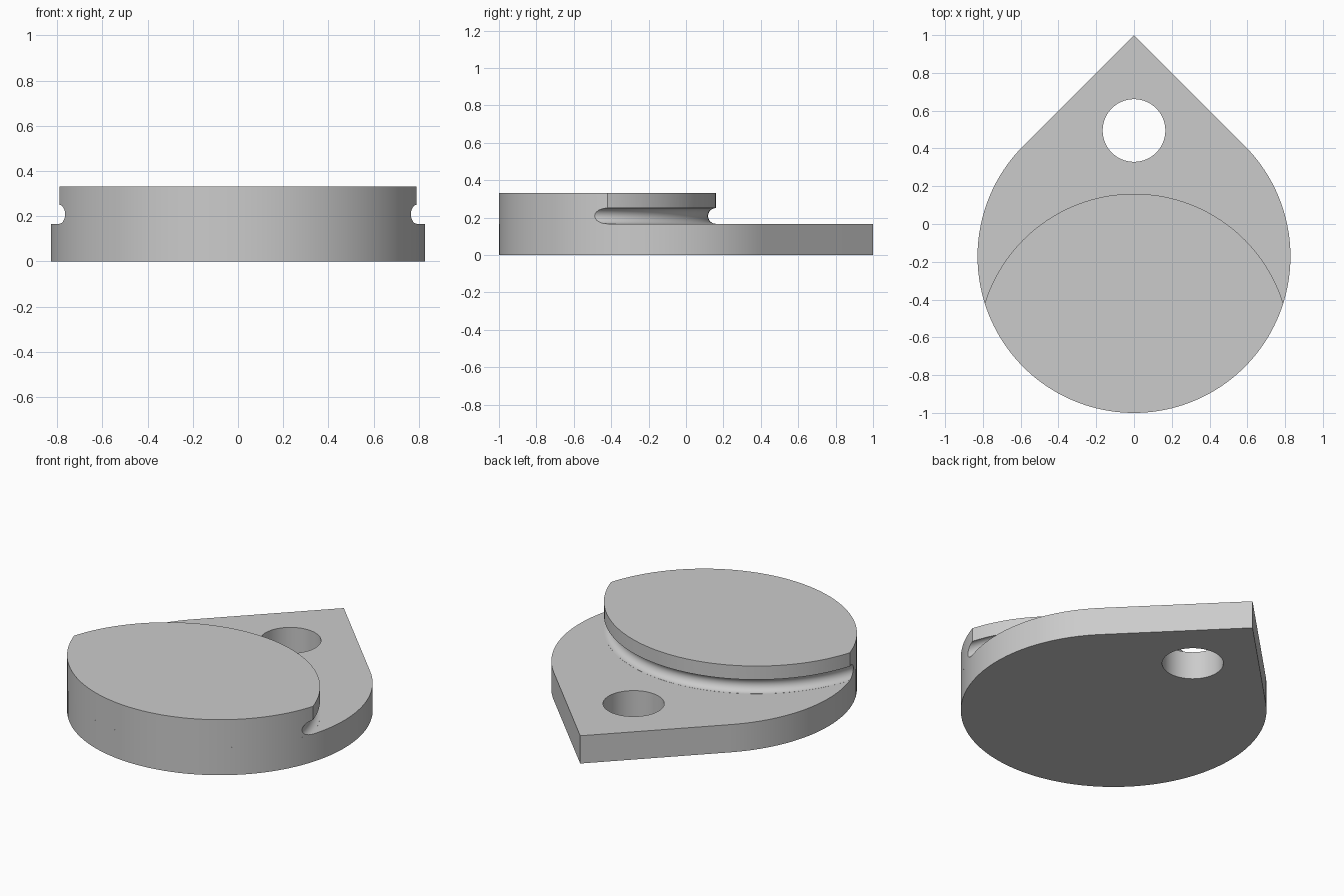
import bpy, bmesh
from math import cos, sin, pi, sqrt, radians, asin

cube = bpy.data.objects.get("Cube")
if cube:
    bpy.data.objects.remove(cube, do_unlink=True)

R = 2 / (1 + 1 + sqrt(2)) * sqrt(2)      # disc radius: a 45 degree point on a circle
R = 2 / (1 + sqrt(2))
CY = R - 1                               # disc centre
LENS_CY = 0.16 - R                       # centre of the raised part's back arc
STEP, TOP = 0.166, 0.332

grey = bpy.data.materials.new("light grey")
grey.use_nodes = True
grey.diffuse_color = (0.6, 0.6, 0.6, 1)
grey.node_tree.nodes["Principled BSDF"].inputs["Base Color"].default_value = (0.6, 0.6, 0.6, 1)


def arc(cy, start, end, n):
    return [(R * cos(start + (end - start) * i / n),
             cy + R * sin(start + (end - start) * i / n)) for i in range(n + 1)]


def slab(name, outline, z0, z1):
    """Extrude a flat outline from z0 to z1."""
    bm = bmesh.new()
    face = bm.faces.new([bm.verts.new((x, y, z0)) for x, y in outline])
    new = bmesh.ops.extrude_face_region(bm, geom=[face])["geom"]
    bmesh.ops.translate(bm, vec=(0, 0, z1 - z0),
                        verts=[v for v in new if isinstance(v, bmesh.types.BMVert)])
    bmesh.ops.recalc_face_normals(bm, faces=bm.faces)
    mesh = bpy.data.meshes.new(name)
    bm.to_mesh(mesh)
    bm.free()
    ob = bpy.data.objects.new(name, mesh)
    bpy.context.collection.objects.link(ob)
    mesh.materials.append(grey)
    return ob


def select(ob):
    bpy.ops.object.select_all(action='DESELECT')
    ob.select_set(True)
    bpy.context.view_layer.objects.active = ob


def cut(ob, cutter):
    """Subtract the cutter, then remove it."""
    cutter.hide_render = True
    if not cutter.data.materials:
        cutter.data.materials.append(grey)
    mod = ob.modifiers.new("cut", 'BOOLEAN')
    mod.operation, mod.solver, mod.object = 'DIFFERENCE', 'EXACT', cutter
    select(ob)
    bpy.ops.object.modifier_apply(modifier=mod.name)
    bpy.data.objects.remove(cutter, do_unlink=True)
    select(ob)
    bpy.ops.object.shade_smooth_by_angle(angle=radians(30))


# Teardrop base: disc with two tangent sides meeting in a point
base = slab("teardrop_base", arc(CY, 0.75 * pi, 2.25 * pi, 96) + [(0, 1)], 0, STEP)
bpy.ops.mesh.primitive_cylinder_add(vertices=64, radius=0.166, depth=1, location=(0, 0.495, 0))
cut(base, bpy.context.object)

# Raised lens: front follows the disc, back is an equal arc
a = asin((CY - LENS_CY) / (2 * R))
front = arc(CY, pi + a, 2 * pi - a, 64)
back = arc(LENS_CY, a, pi - a, 64)
lens = slab("raised_lens", front + back[1:-1], STEP, TOP)

# Round groove along the back arc, just above the base
bpy.ops.mesh.primitive_torus_add(major_segments=128, minor_segments=32, major_radius=R,
                                 minor_radius=0.042, location=(0, LENS_CY, STEP + 0.0425))
cut(lens, bpy.context.object)
